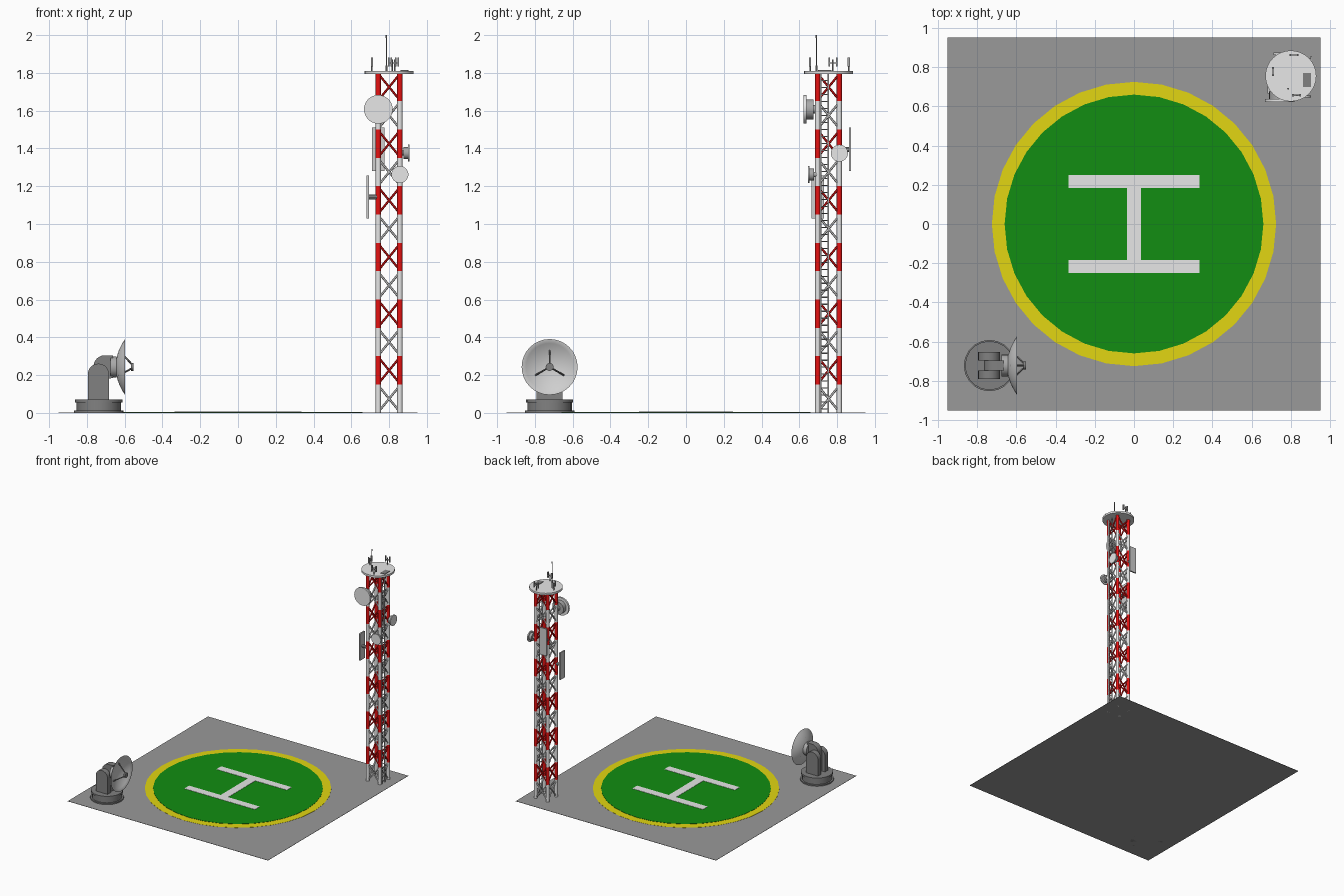
import bpy, bmesh, math
from mathutils import Vector, Matrix

cube = bpy.data.objects.get("Cube")
if cube:
    bpy.data.objects.remove(cube, do_unlink=True)


def material(name, r, g, b):
    m = bpy.data.materials.new(name)
    m.use_nodes = True
    m.diffuse_color = (r, g, b, 1)
    m.node_tree.nodes["Principled BSDF"].inputs["Base Color"].default_value = (r, g, b, 1)
    return m


CONCRETE = material("concrete grey", 0.32, 0.32, 0.32)
GREEN = material("pad green", 0.006, 0.27, 0.006)
YELLOW = material("ring yellow", 0.76, 0.67, 0.006)
WHITE = material("white", 0.8, 0.8, 0.8)
RED = material("warning red", 0.8, 0.006, 0.006)
DARK = material("machine grey", 0.22, 0.22, 0.22)
STEEL = material("steel grey", 0.4, 0.4, 0.4)
BOWL = material("dish grey", 0.62, 0.62, 0.62)


class Part:
    """Collects simple shapes into one mesh object."""

    def __init__(self):
        self.bm = bmesh.new()

    def box(self, center, size):
        mat = Matrix.Translation(center) @ Matrix.Diagonal((*size, 1))
        bmesh.ops.create_cube(self.bm, size=1, matrix=mat)
        return self

    def rod(self, a, b, r, sides=8):
        a, b = Vector(a), Vector(b)
        turn = (b - a).to_track_quat('Z', 'Y').to_matrix().to_4x4()
        bmesh.ops.create_cone(self.bm, cap_ends=True, segments=sides, radius1=r, radius2=r,
                              depth=(b - a).length, matrix=Matrix.Translation((a + b) / 2) @ turn)
        return self

    def lathe(self, origin, axis, profile, sides=32):
        """Revolve (radius, height) points around an axis."""
        turn = Vector(axis).to_track_quat('Z', 'Y').to_matrix().to_4x4()
        mat = Matrix.Translation(origin) @ turn
        verts = [self.bm.verts.new(mat @ Vector((r, 0, h))) for r, h in profile]
        edges = [self.bm.edges.new(pair) for pair in zip(verts, verts[1:])]
        bmesh.ops.spin(self.bm, geom=verts + edges, cent=origin, axis=Vector(axis),
                       angle=math.tau, steps=sides)
        bmesh.ops.remove_doubles(self.bm, verts=self.bm.verts, dist=0.0002)
        return self

    def slab(self, outline, y0, y1):
        """Extrude an (x, z) outline along y."""
        face = self.bm.faces.new([self.bm.verts.new((x, y0, z)) for x, z in outline])
        new = bmesh.ops.extrude_face_region(self.bm, geom=[face])["geom"]
        verts = [v for v in new if isinstance(v, bmesh.types.BMVert)]
        bmesh.ops.translate(self.bm, verts=verts, vec=(0, y1 - y0, 0))
        return self

    def finish(self, name, *mats, rule=None):
        bmesh.ops.recalc_face_normals(self.bm, faces=self.bm.faces)
        if rule:
            for f in self.bm.faces:
                f.material_index = rule(f.calc_center_median())
        mesh = bpy.data.meshes.new(name)
        self.bm.to_mesh(mesh)
        self.bm.free()
        for m in mats:
            mesh.materials.append(m)
        obj = bpy.data.objects.new(name, mesh)
        bpy.context.collection.objects.link(obj)
        bpy.ops.object.select_all(action='DESELECT')
        obj.select_set(True)
        bpy.context.view_layer.objects.active = obj
        bpy.ops.object.shade_smooth_by_angle(angle=math.radians(35))
        return obj


def disc(r, h):
    return [(0, 0), (r, 0), (r, h), (0, h)]


# Ground and landing pad
UP = (0, 0, 1)
Part().box((0, 0, 0.001), (1.9, 1.9, 0.002)).finish("ground", CONCRETE)
Part().lathe((0, 0, 0.001), UP, disc(0.725, 0.002)).finish("pad_ring", YELLOW)
Part().lathe((0, 0, 0.001), UP, disc(0.66, 0.004)).finish("pad_disc", GREEN)
mark = Part().box((0, 0, 0.005), (0.07, 0.38, 0.004))
for s in (-1, 1):
    mark.box((0, s * 0.217, 0.005), (0.67, 0.065, 0.004))
mark.finish("landing_mark", WHITE)

# Lattice tower: banded legs and cross braces
CX, CY, HALF, STEP = 0.8, 0.755, 0.057, 0.15
corners = [(CX + a * HALF, CY + b * HALF) for a, b in ((-1, -1), (1, -1), (1, 1), (-1, 1))]


def band(c):
    return int(c.z / STEP) % 2


legs, braces = Part(), Part()
for level in range(12):
    z0, z1 = level * STEP, (level + 1) * STEP
    for i, p in enumerate(corners):
        q = corners[(i + 1) % 4]
        legs.rod((*p, z0), (*p, z1), 0.014, 12)
        braces.rod((*p, z0 + 0.005), (*q, z1 - 0.005), 0.006, 6)
        braces.rod((*q, z0 + 0.005), (*p, z1 - 0.005), 0.006, 6)
legs.finish("tower_legs", WHITE, RED, rule=band)
braces.finish("tower_braces", WHITE, RED, rule=band)

# Ladder
ladder = Part()
for y in (0.714, 0.753):
    ladder.box((0.866, y, 0.9), (0.008, 0.007, 1.8))
for i in range(48):
    ladder.rod((0.866, 0.714, 0.02 + i * 0.037), (0.866, 0.753, 0.02 + i * 0.037), 0.003, 6)
ladder.finish("ladder", STEEL)

# Top platform with hatch, whip mast and small aerials
Part().lathe((CX, CY, 1.793), UP, disc(0.13, 0.017)).finish("platform", WHITE)
Part().box((0.882, 0.735, 1.811), (0.042, 0.07, 0.006)).finish("hatch", DARK)
mast = Part().rod((0.786, 0.69, 1.8), (0.786, 0.69, 2), 0.0025, 6)
mast.rod((0.786, 0.69, 1.8), (0.786, 0.69, 1.84), 0.005).rod((0.786, 0.69, 1.985), (0.786, 0.69, 2), 0.004)
mast.finish("whip_mast", STEEL)
aerials = Part()
for x, y, dx, dy in ((0.709, 0.778, 0, 1), (0.816, 0.862, 1, 0), (0.83, 0.657, 1, 0)):
    aerials.rod((x, y, 1.8), (x, y, 1.87), 0.004)
    aerials.box((x, y, 1.853), (0.006 + 0.036 * dx, 0.006 + 0.036 * dy, 0.006))
    for s in (-1, 1):
        aerials.box((x + s * 0.019 * dx, y + s * 0.019 * dy, 1.858),
                    (0.008 + 0.004 * dy, 0.008 + 0.004 * dx, 0.048))
aerials.finish("platform_aerials", STEEL)


# Drum dishes on the tower legs
def drum(name, leg, z, axis, r, reach):
    axis = Vector(axis)
    foot = Vector((*leg, z))
    face = foot + axis * reach
    t = r * 0.2
    Part().lathe(face, -axis, disc(r, t)).finish(name + "_dish", WHITE)
    hub = Part().lathe(face - axis * t, -axis, disc(r * 0.7, r * 0.5), 24)
    hub.rod(foot, face - axis * t, r * 0.3, 12)
    hub.finish(name + "_mount", STEEL)


drum("upper_drum", corners[0], 1.607, (0, -1, 0), 0.076, 0.076)
drum("lower_drum", corners[1], 1.262, (0, -1, 0), 0.045, 0.052)
drum("side_drum", corners[2], 1.375, (1, 0, 0), 0.045, 0.052)


# Flat panel aerials on brackets
def panel(name, leg, z, axis):
    axis = Vector(axis)
    foot = Vector((*leg, z))
    wide = Vector((abs(axis.y), abs(axis.x), 0)) * 0.065
    thick = Vector((abs(axis.x), abs(axis.y), 0)) * 0.012
    Part().box(foot + axis * 0.056, wide + thick + Vector((0, 0, 0.23))).finish(name, BOWL)
    Part().rod(foot, foot + axis * 0.052, 0.013, 10).finish(name + "_bracket", STEEL)


panel("left_panel", corners[0], 1.143, (-1, 0, 0))
panel("back_panel", corners[3], 1.395, (0, 1, 0))

# Tracking dish: turntable, yoke and elbow head
DX, DY, DZ = -0.737, -0.722, 0.243
base = [(0, 0), (0.131, 0), (0.131, 0.012), (0.118, 0.012), (0.118, 0.055),
        (0.125, 0.055), (0.125, 0.07), (0, 0.07)]
Part().lathe((DX, DY, 0), UP, base, 20).finish("dish_turntable", DARK)


def arc(cx, cz, r, start, end, n=10):
    angles = [math.radians(start + (end - start) * i / n) for i in range(n + 1)]
    return [(cx + r * math.cos(a), cz + r * math.sin(a)) for a in angles]


yoke_outline = arc(-0.739, 0.205, 0.056, 180, 0) + [(-0.683, 0.065), (-0.795, 0.065)]
yoke = Part()
for s in (-1, 1):
    yoke.slab(yoke_outline, DY + s * 0.026, DY + s * 0.069)
yoke.finish("dish_yoke", DARK)
head = arc(-0.705, 0.245, 0.06, 180, 90) + [(-0.662, 0.305), (-0.662, 0.185),
                                         (-0.69, 0.18), (-0.69, 0.07), (-0.765, 0.07)]
Part().slab(head, DY - 0.026, DY + 0.026).finish("dish_head", DARK)
Part().rod((-0.675, DY, DZ), (-0.643, DY, DZ), 0.056, 20).finish("dish_hub", STEEL)

# Bowl with a thin wall, opening towards +x
R, DEEP, WALL = 0.148, 0.05, 0.005
steps = [i / 8 for i in range(9)]
outer = [(R * t, DEEP * t * t) for t in steps]
inner = [((R - WALL) * t, WALL + (DEEP - WALL) * t * t) for t in reversed(steps)]
Part().lathe((-0.648, DY, DZ), (1, 0, 0), outer + inner).finish("dish_bowl", BOWL)

# Feed horn on three struts
feed = Part().rod((-0.566, DY, DZ), (-0.552, DY, DZ), 0.021, 16)
for k in range(3):
    a = math.tau * k / 3
    y, z = math.sin(a), math.cos(a)
    feed.rod((-0.63, DY + y * 0.088, DZ + z * 0.088), (-0.56, DY + y * 0.012, DZ + z * 0.012), 0.005, 6)
feed.finish("dish_feed", DARK)
